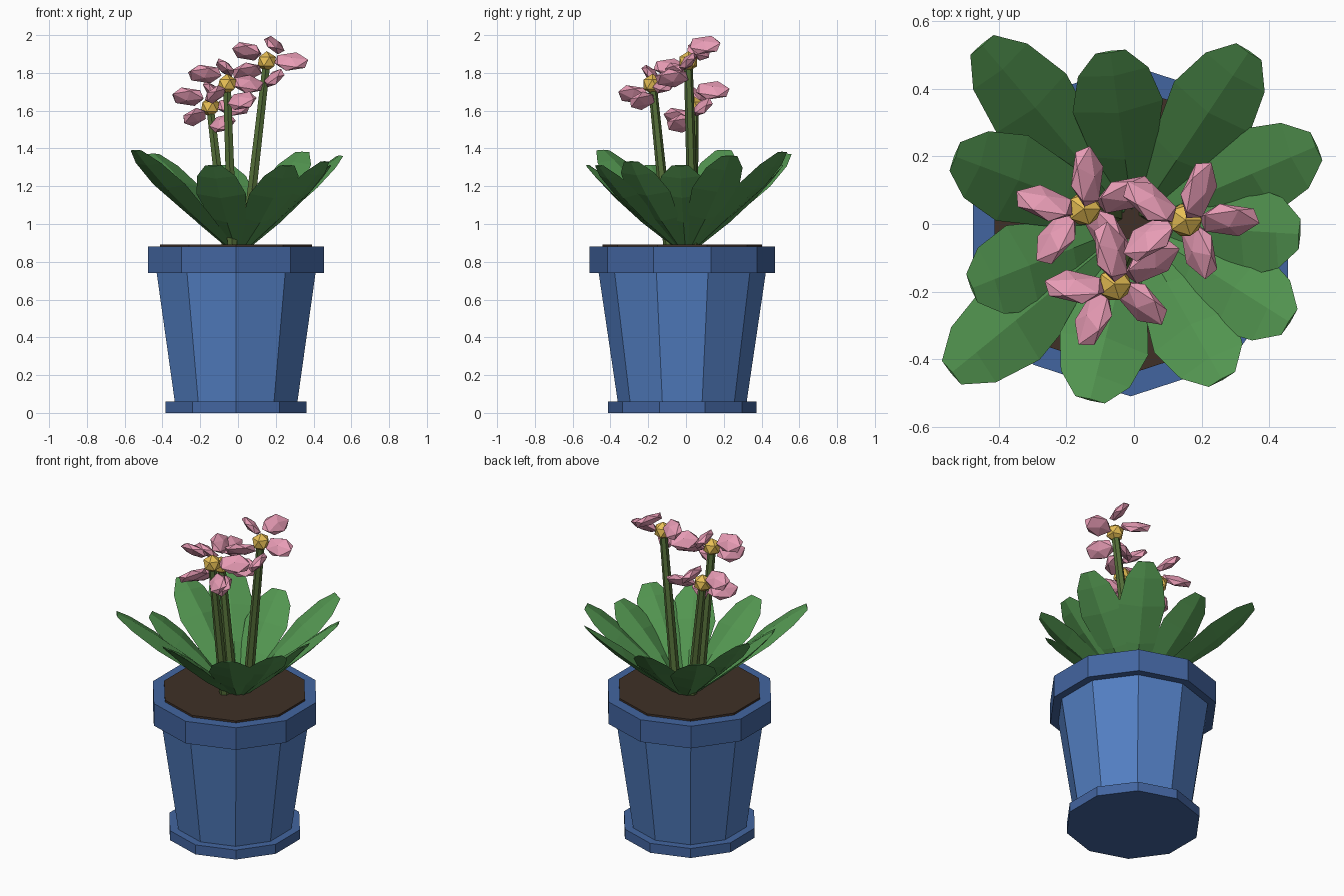
import bpy, bmesh
from math import radians, cos, sin, pi
from mathutils import Vector, Matrix

if "Cube" in bpy.data.objects:
    bpy.data.objects.remove(bpy.data.objects["Cube"])


def mat(name, rgb):
    m = bpy.data.materials.new(name)
    m.diffuse_color = (*rgb, 1)
    m.use_nodes = True
    m.node_tree.nodes["Principled BSDF"].inputs["Base Color"].default_value = m.diffuse_color
    return m


BLUE = mat("pot_blue", (0.085, 0.21, 0.54))
RIM = mat("rim_blue", (0.055, 0.13, 0.35))
SOIL = mat("soil_brown", (0.05, 0.03, 0.02))
LEAF = mat("leaf_green", (0.085, 0.30, 0.08))
STEM = mat("stem_green", (0.09, 0.16, 0.04))
PINK = mat("petal_pink", (0.80, 0.33, 0.46))
GOLD = mat("flower_gold", (0.80, 0.52, 0.09))


def finish(bm, name, material):
    bmesh.ops.recalc_face_normals(bm, faces=bm.faces)
    me = bpy.data.meshes.new(name)
    bm.to_mesh(me)
    bm.free()
    me.materials.append(material)
    ob = bpy.data.objects.new(name, me)
    bpy.context.collection.objects.link(ob)
    return ob


def loft(name, rings, material):
    """Skin a list of equal-length point rings and cap both ends."""
    bm = bmesh.new()
    vs = [[bm.verts.new(p) for p in r] for r in rings]
    n = len(rings[0])
    for a, b in zip(vs, vs[1:]):
        for i in range(n):
            j = (i + 1) % n
            bm.faces.new((a[i], a[j], b[j], b[i]))
    bm.faces.new(vs[0])
    bm.faces.new(vs[-1])
    return finish(bm, name, material)


def ring(r, c, n):
    return [Vector(c) + Vector((r * sin(2 * pi * i / n), -r * cos(2 * pi * i / n), 0))
            for i in range(n)]


def drum(name, r0, z0, r1, z1, material):
    return loft(name, [ring(r0, (-.01, -.02, z0), 10), ring(r1, (-.01, -.02, z1), 10)], material)


# Pot: ten-sided tapered body, foot, rim and soil
drum("pot_foot", .392, 0, .392, .06, RIM)
drum("pot_body", .34, .05, .445, .76, BLUE)
drum("pot_rim", .49, .74, .49, .88, RIM)
drum("soil", .423, .85, .423, .892, SOIL)

# Leaves: lens-shaped blades rising from the centre to each tip
TIPS = [(-.45, .53, 1.37), (-.07, .51, 1.31), (.34, .51, 1.38), (.54, .23, 1.36),
        (.49, -.03, 1.31), (.46, -.29, 1.33), (.26, -.46, 1.31), (-.13, -.52, 1.31),
        (-.54, -.44, 1.39), (-.48, -.19, 1.31), (-.53, .20, 1.39)]
PROFILE = [(0, .035, .012), (.35, .095, .03), (.65, .135, .03), (.87, .105, .018), (1, .045, .004)]


def leaf(i, tip):
    tip = Vector(tip)
    out = Vector((tip.x, tip.y, 0)).normalized()
    base = out * .05 + Vector((0, 0, .88))
    axis = tip - base
    side = Vector((-out.y, out.x, 0))
    up = axis.normalized().cross(side)
    rings = []
    for t, w, h in PROFILE:
        c = base + axis * t
        rings.append([c - side * w, c - up * h, c + side * w, c + up * h])
    loft(f"leaf_{i}", rings, LEAF)


for i, tip in enumerate(TIPS):
    leaf(i + 1, tip)


def blob(name, matrix, material):
    bm = bmesh.new()
    bmesh.ops.create_icosphere(bm, subdivisions=1, radius=1, matrix=matrix)
    return finish(bm, name, material)


# Flowers: stem, golden centre, and five rolled petals on a tilted circle
def flower(name, base, centre, yaw):
    base, centre = Vector(base), Vector(centre)
    loft(name + "_stem", [ring(.03, base, 6), ring(.023, centre, 6)], STEM)
    blob(name + "_centre", Matrix.Translation(centre) @ Matrix.Scale(.055, 4), GOLD)
    turn = Matrix.Translation(centre) @ Matrix.Rotation(radians(yaw), 4, 'Z')
    for k in range(5):
        a = 2 * pi * k / 5
        pos = Vector((.13 * cos(a), .092 * sin(a), .092 * sin(a)))
        m = (turn @ Matrix.Translation(pos) @ Matrix.Rotation(a, 4, 'Z')
             @ Matrix.Rotation(.8, 4, 'X') @ Matrix.Diagonal((.1, .065, .03, 1)))
        blob(f"{name}_petal_{k + 1}", m, PINK)


flower("flower_right", (.04, .04, .88), (.152, .012, 1.86), 0)
flower("flower_left", (-.06, .03, .88), (-.148, .045, 1.62), 19)
flower("flower_front", (-.03, -.09, .88), (-.058, -.178, 1.74), 31)
